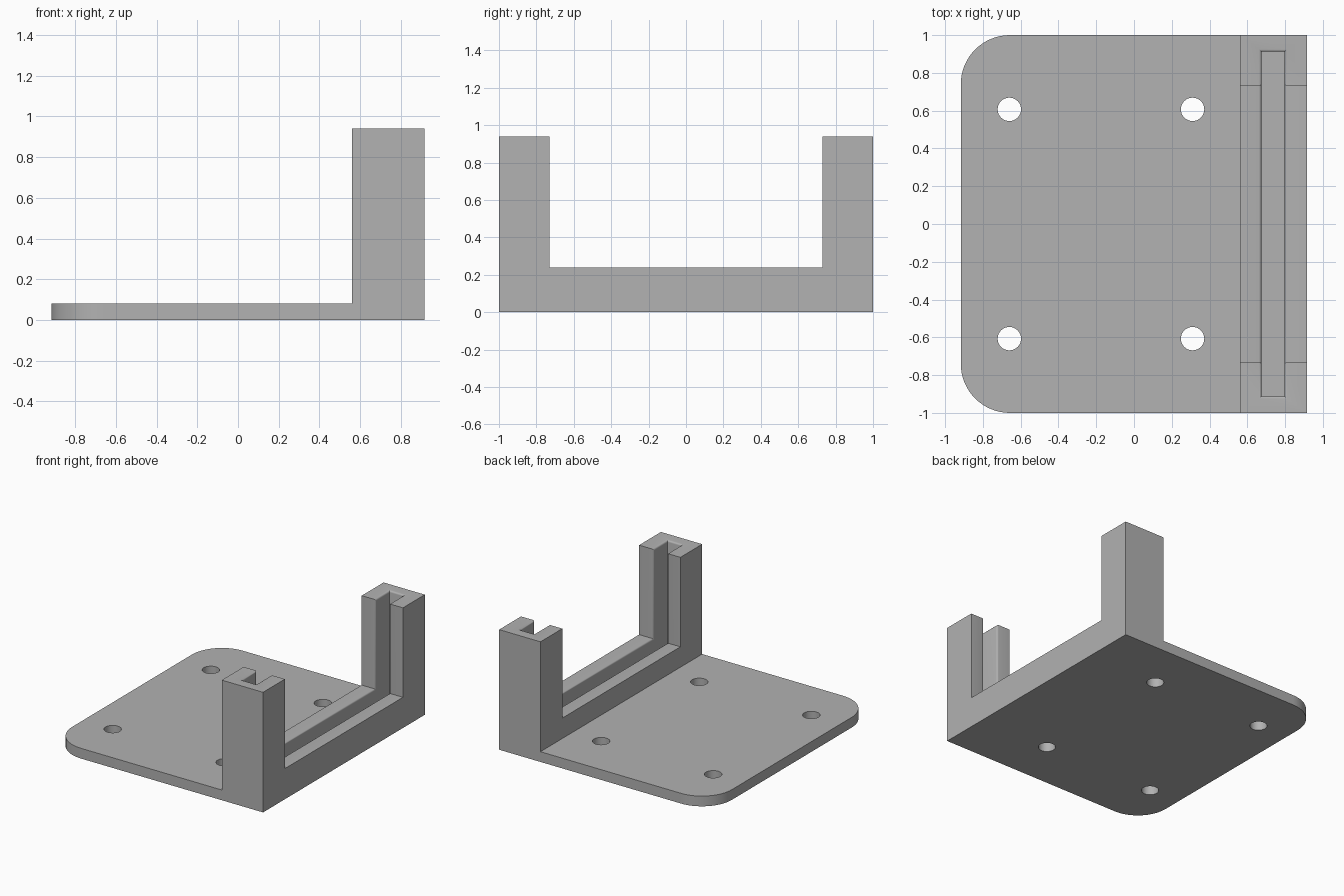
import bpy, bmesh, math

cube = bpy.data.objects.get("Cube")
if cube:
    bpy.data.objects.remove(cube, do_unlink=True)

X, Y = 0.917, 1.0                 # half extents
PLATE_H, RAIL_H, POST_H = 0.08, 0.24, 0.94
BRACKET_X, POST_Y = 0.56, 0.73
SLOT_X0, SLOT_X1, SLOT_Y = 0.675, 0.797, 0.912

grey = bpy.data.materials.new("Light grey")
grey.use_nodes = True
colour = (0.445, 0.445, 0.445, 1)
grey.diffuse_color = colour
grey.node_tree.nodes["Principled BSDF"].inputs["Base Color"].default_value = colour


def prism(name, points, offset):
    """Extrude a closed planar outline along an offset vector."""
    bm = bmesh.new()
    face = bm.faces.new([bm.verts.new(p) for p in points])
    top = bmesh.ops.extrude_face_region(bm, geom=[face])["geom"]
    bmesh.ops.translate(bm, vec=offset,
                        verts=[v for v in top if isinstance(v, bmesh.types.BMVert)])
    bmesh.ops.recalc_face_normals(bm, faces=bm.faces)
    mesh = bpy.data.meshes.new(name)
    bm.to_mesh(mesh)
    bm.free()
    obj = bpy.data.objects.new(name, mesh)
    bpy.context.collection.objects.link(obj)
    obj.data.materials.append(grey)
    return obj


def arc(cx, cy, r, start, end, n):
    return [(cx + r * math.cos(start + (end - start) * i / n),
             cy + r * math.sin(start + (end - start) * i / n)) for i in range(n + 1)]


def combine(target, other, operation):
    """Apply a boolean and remove the helper."""
    mod = target.modifiers.new("Boolean", 'BOOLEAN')
    mod.object, mod.operation, mod.solver = other, operation, 'EXACT'
    bpy.context.view_layer.objects.active = target
    bpy.ops.object.modifier_apply(modifier=mod.name)
    bpy.data.objects.remove(other, do_unlink=True)


# Base plate with two rounded corners
R = 0.26
outline = [(X, -Y), (X, Y)]
outline += arc(-X + R, Y - R, R, math.pi / 2, math.pi, 16)
outline += arc(-X + R, -Y + R, R, math.pi, 1.5 * math.pi, 16)
holder = prism("slotted_holder", [(x, y, 0) for x, y in outline], (0, 0, PLATE_H))

# Upright U-shaped bracket
profile = [(-Y, 0), (Y, 0), (Y, POST_H), (POST_Y, POST_H), (POST_Y, RAIL_H),
           (-POST_Y, RAIL_H), (-POST_Y, POST_H), (-Y, POST_H)]
bracket = prism("bracket", [(BRACKET_X, y, z) for y, z in profile], (X - BRACKET_X, 0, 0))
combine(holder, bracket, 'UNION')

# Panel slot running along the rail and up both posts
slot = prism("slot_cutter", [(SLOT_X0, -SLOT_Y, PLATE_H), (SLOT_X1, -SLOT_Y, PLATE_H),
                             (SLOT_X1, SLOT_Y, PLATE_H), (SLOT_X0, SLOT_Y, PLATE_H)], (0, 0, 1))
combine(holder, slot, 'DIFFERENCE')

# Mounting holes
for hx in (-0.66, 0.31):
    for hy in (-0.607, 0.607):
        ring = arc(hx, hy, 0.062, 0, 2 * math.pi, 32)[:-1]
        combine(holder, prism("hole_cutter", [(x, y, -0.1) for x, y in ring], (0, 0, 0.3)),
                'DIFFERENCE')

# Merge flat faces, then round the rim of the slot
bm = bmesh.new()
bm.from_mesh(holder.data)
bmesh.ops.remove_doubles(bm, verts=bm.verts, dist=1e-4)
bmesh.ops.dissolve_limit(bm, angle_limit=0.01, verts=bm.verts, edges=bm.edges)


def on_slot_wall(v):
    return (SLOT_X0 - 0.001 < v.co.x < SLOT_X1 + 0.001
            and abs(v.co.y) < SLOT_Y + 0.001 and v.co.z > RAIL_H - 0.001)


def is_rim(e):
    inside_slot = abs(e.verts[0].co.x - e.verts[1].co.x) > 0.05 and e.verts[0].co.z < POST_H - 0.01
    return all(on_slot_wall(v) for v in e.verts) and not inside_slot


rim = [e for e in bm.edges if is_rim(e)]
bmesh.ops.bevel(bm, geom=rim, offset=0.014, segments=4, profile=0.5, affect='EDGES')
bm.to_mesh(holder.data)
bm.free()

# Smooth the curved walls, keep edges sharp
bpy.ops.object.select_all(action='DESELECT')
holder.select_set(True)
bpy.context.view_layer.objects.active = holder
bpy.ops.object.shade_smooth_by_angle(angle=math.radians(30))
